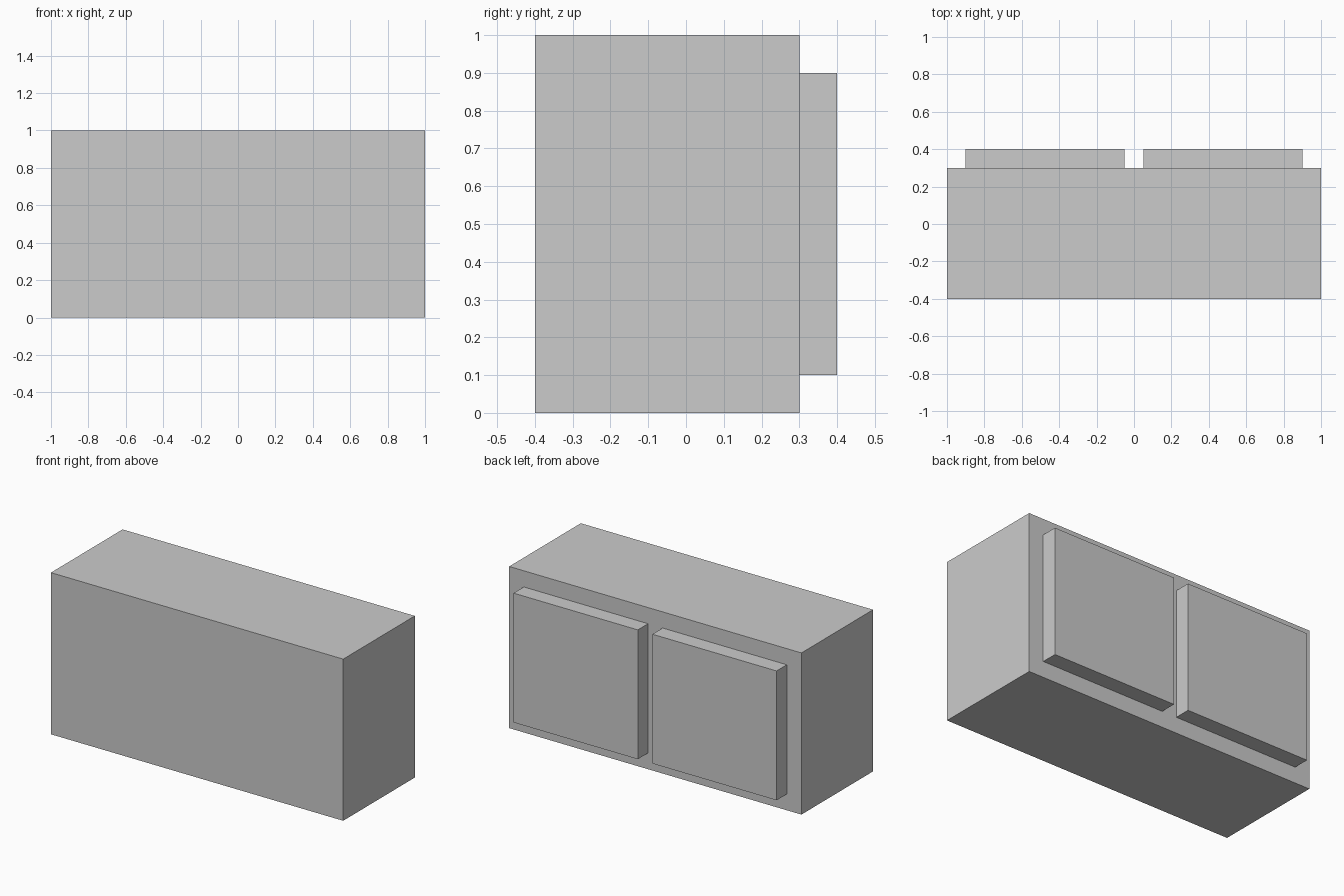
import bpy

if "Cube" in bpy.data.objects:
    bpy.data.objects.remove(bpy.data.objects["Cube"])


def box(name, lo, hi):
    """Axis-aligned box between two corners."""
    size = [b - a for a, b in zip(lo, hi)]
    centre = [(a + b) / 2 for a, b in zip(lo, hi)]
    bpy.ops.mesh.primitive_cube_add(size=1, location=centre)
    obj = bpy.context.object
    obj.name = name
    obj.scale = size
    bpy.ops.object.transform_apply(location=False, rotation=False, scale=True)
    return obj


# Cabinet body
box("cabinet_body", (-1, -0.4, 0), (1, 0.3, 1))

# Pair of raised door panels on the back face
for side, x0, x1 in (("left", -0.9, -0.05), ("right", 0.05, 0.9)):
    box(f"{side}_door", (x0, 0.3, 0.1), (x1, 0.4, 0.9))
